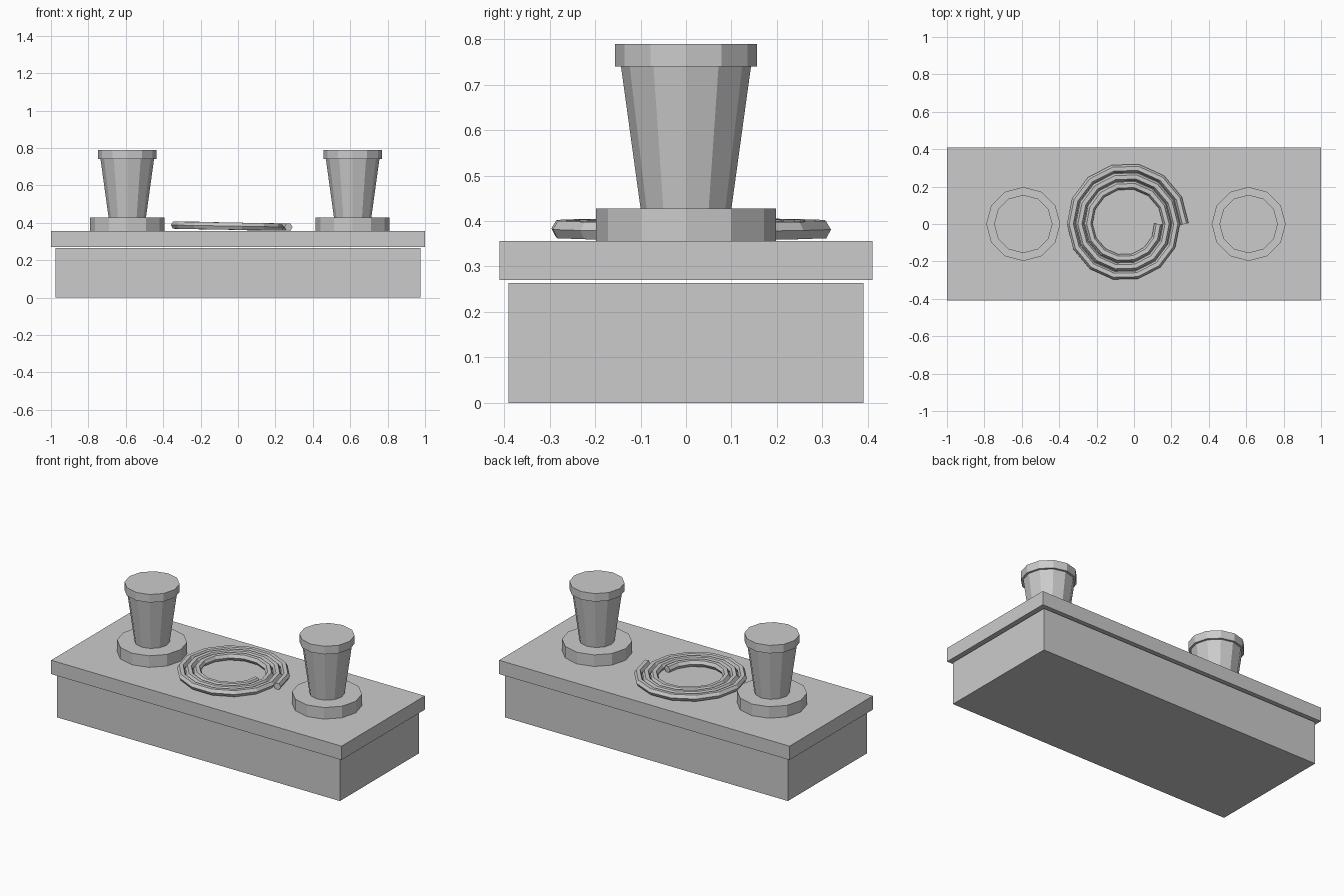
import bpy
import bmesh
from math import cos, sin, tau

cube = bpy.data.objects.get("Cube")
if cube:
    bpy.data.objects.remove(cube, do_unlink=True)

# One plain grey for everything
grey = bpy.data.materials.new("plain_grey")
grey.use_nodes = True
colour = (0.6, 0.6, 0.6, 1)
grey.diffuse_color = colour
grey.node_tree.nodes["Principled BSDF"].inputs["Base Color"].default_value = colour


def add_mesh(name, bm):
    mesh = bpy.data.meshes.new(name)
    bm.to_mesh(mesh)
    bm.free()
    mesh.materials.append(grey)
    obj = bpy.data.objects.new(name, mesh)
    bpy.context.collection.objects.link(obj)
    return obj


def box(name, half_x, half_y, z0, z1):
    bm = bmesh.new()
    bmesh.ops.create_cube(bm, size=2)
    bmesh.ops.scale(bm, vec=(half_x, half_y, (z1 - z0) / 2), verts=bm.verts)
    bmesh.ops.translate(bm, vec=(0, 0, (z0 + z1) / 2), verts=bm.verts)
    return add_mesh(name, bm)


def drum(name, x, r0, r1, z0, z1):
    bm = bmesh.new()
    bmesh.ops.create_cone(bm, cap_ends=True, segments=12,
                          radius1=r0, radius2=r1, depth=z1 - z0)
    obj = add_mesh(name, bm)
    obj.location = (x, 0, (z0 + z1) / 2)
    return obj


# Plinth: block below, wider slab above with a thin gap
box("plinth_block", 0.975, 0.39, 0, 0.264)
box("plinth_slab", 1, 0.41, 0.27, 0.356)

# Two bollards: foot, flaring post and cap
for side, x in (("right", -0.592), ("left", 0.613)):
    drum(side + "_bollard_foot", x, 0.198, 0.198, 0.356, 0.428)
    drum(side + "_bollard_post", x, 0.1, 0.143, 0.428, 0.74)
    drum(side + "_bollard_cap", x, 0.156, 0.156, 0.74, 0.79)

# Coiled rope: three clockwise turns, winding outwards
curve = bpy.data.curves.new("rope_coil", "CURVE")
curve.dimensions = "3D"
curve.bevel_depth = 0.022
curve.bevel_resolution = 1
curve.use_fill_caps = True
turns, steps = 3, 14
spline = curve.splines.new("POLY")
spline.points.add(turns * steps)
spline.use_smooth = False
for i, point in enumerate(spline.points):
    t = i / steps
    a = -tau * t
    r = 0.175 + 0.0467 * t
    point.co = (-0.045 + r * cos(a), r * sin(a), 0.382 - 0.005 * cos(a), 1)
rope = bpy.data.objects.new("rope_coil", curve)
bpy.context.collection.objects.link(rope)
curve.materials.append(grey)
bpy.ops.object.select_all(action="DESELECT")
rope.select_set(True)
bpy.context.view_layer.objects.active = rope
bpy.ops.object.convert(target="MESH")
